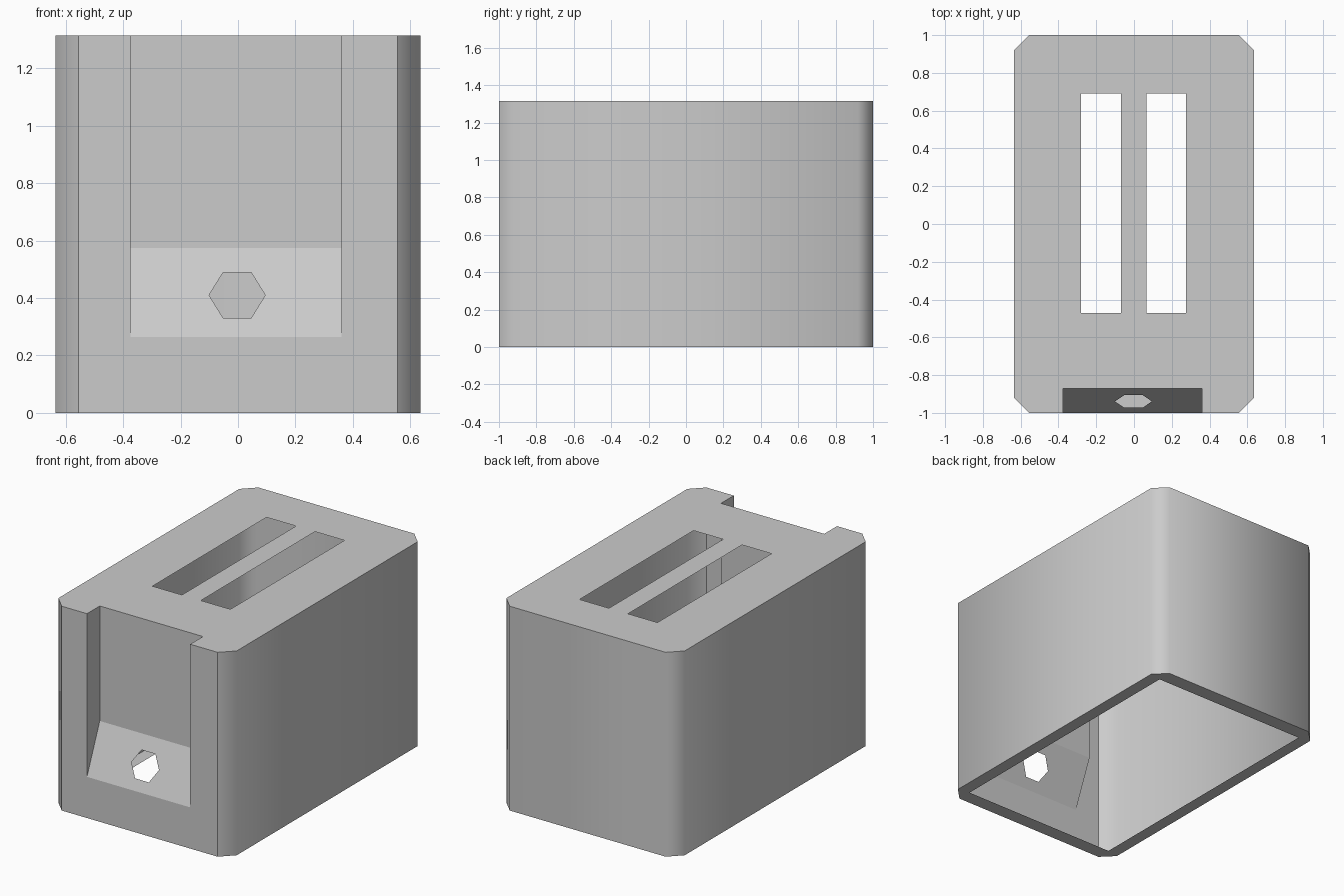
import bpy, bmesh, math
from mathutils import Vector

cube = bpy.data.objects.get("Cube")
if cube:
    bpy.data.objects.remove(cube, do_unlink=True)

W, D, H, C = 0.635, 1.0, 1.315, 0.08      # half width, half depth, height, corner cut
RL, RR, RY = -0.375, 0.36, -0.87          # recess left, right and back
RZ0, RZ1 = 0.265, 0.575                   # ramp bottom and top

grey = bpy.data.materials.new("plain_grey")
grey.use_nodes = True
grey.diffuse_color = (0.6, 0.6, 0.6, 1)
grey.node_tree.nodes["Principled BSDF"].inputs["Base Color"].default_value = (0.6, 0.6, 0.6, 1)


def panel(bm, normal, *loops):
    """Flat sheet: the first loop is the outline, the others are holes."""
    normal = Vector(normal).normalized()
    edges = []
    for loop in loops:
        vs = [bm.verts.new(p) for p in loop]
        edges += [bm.edges.new((a, b)) for a, b in zip(vs, vs[1:] + vs[:1])]
    made = bmesh.ops.triangle_fill(bm, edges=edges, use_dissolve=False, normal=normal)
    for f in made["geom"]:
        if isinstance(f, bmesh.types.BMFace):
            f.normal_update()
            if f.normal.dot(normal) < 0:
                f.normal_flip()


def rect(x0, x1, y0, y1, z):
    return [(x0, y0, z), (x1, y0, z), (x1, y1, z), (x0, y1, z)]


def finish(bm, name, smooth=False):
    bmesh.ops.remove_doubles(bm, verts=bm.verts, dist=0.0005)
    mesh = bpy.data.meshes.new(name)
    bm.to_mesh(mesh)
    bm.free()
    mesh.materials.append(grey)
    ob = bpy.data.objects.new(name, mesh)
    bpy.context.collection.objects.link(ob)
    if smooth:
        bpy.ops.object.select_all(action="DESELECT")
        ob.select_set(True)
        bpy.context.view_layer.objects.active = ob
        bpy.ops.object.shade_smooth_by_angle(angle=math.radians(50))


# Plan outline, from the front right corner round the back to the front left
half = [(W - C, -D), (W, C - D), (W, D - C), (W - C, D)]
plan = half + [(-x, y) for x, y in reversed(half)]

# Side and back walls with softened corners
bm = bmesh.new()
for a, b in zip(plan, plan[1:]):
    bm.faces.new([bm.verts.new(p) for p in ((*a, 0), (*b, 0), (*b, H), (*a, H))])
finish(bm, "side_walls", smooth=True)

# Roof with two long slots and the front notch
bm = bmesh.new()
notch = [(RL, -D), (RL, RY), (RR, RY), (RR, -D)]
panel(bm, (0, 0, 1), [(x, y, H) for x, y in plan + notch],
      rect(-0.28, -0.07, -0.47, 0.69, H), rect(0.065, 0.275, -0.47, 0.69, H))
finish(bm, "slotted_roof")

# Flat rim round the open bottom
bm = bmesh.new()
panel(bm, (0, 0, -1), [(x, y, 0) for x, y in plan], rect(-0.555, 0.555, -0.905, 0.905, 0))
finish(bm, "bottom_rim")

# Front panel round the recess
bm = bmesh.new()
fx = W - C
front = [(-fx, 0), (fx, 0), (fx, H), (RR, H), (RR, RZ0), (RL, RZ0), (RL, H), (-fx, H)]
panel(bm, (0, -1, 0), [(x, -D, z) for x, z in front])
finish(bm, "front_panel")

# Recess: back, two sides
bm = bmesh.new()
panel(bm, (0, -1, 0), [(RL, RY, RZ1), (RR, RY, RZ1), (RR, RY, H), (RL, RY, H)])
side = [(-D, RZ0), (RY, RZ1), (RY, H), (-D, H)]
for x, n in ((RL, 1), (RR, -1)):
    panel(bm, (n, 0, 0), [(x, y, z) for y, z in side])
finish(bm, "front_recess")

# Ramp with a six-sided hole
bm = bmesh.new()
slope = (RY + D) / (RZ1 - RZ0)
hole = []
for i in range(6):
    t = i * math.pi / 3
    z = 0.41 + 0.079 * math.sin(t) / math.sin(math.pi / 3)
    hole.append((-0.003 + 0.098 * math.cos(t), -D + (z - RZ0) * slope, z))
panel(bm, (0, -1, slope),
      [(RL, -D, RZ0), (RR, -D, RZ0), (RR, RY, RZ1), (RL, RY, RZ1)], hole)
finish(bm, "recess_ramp")
